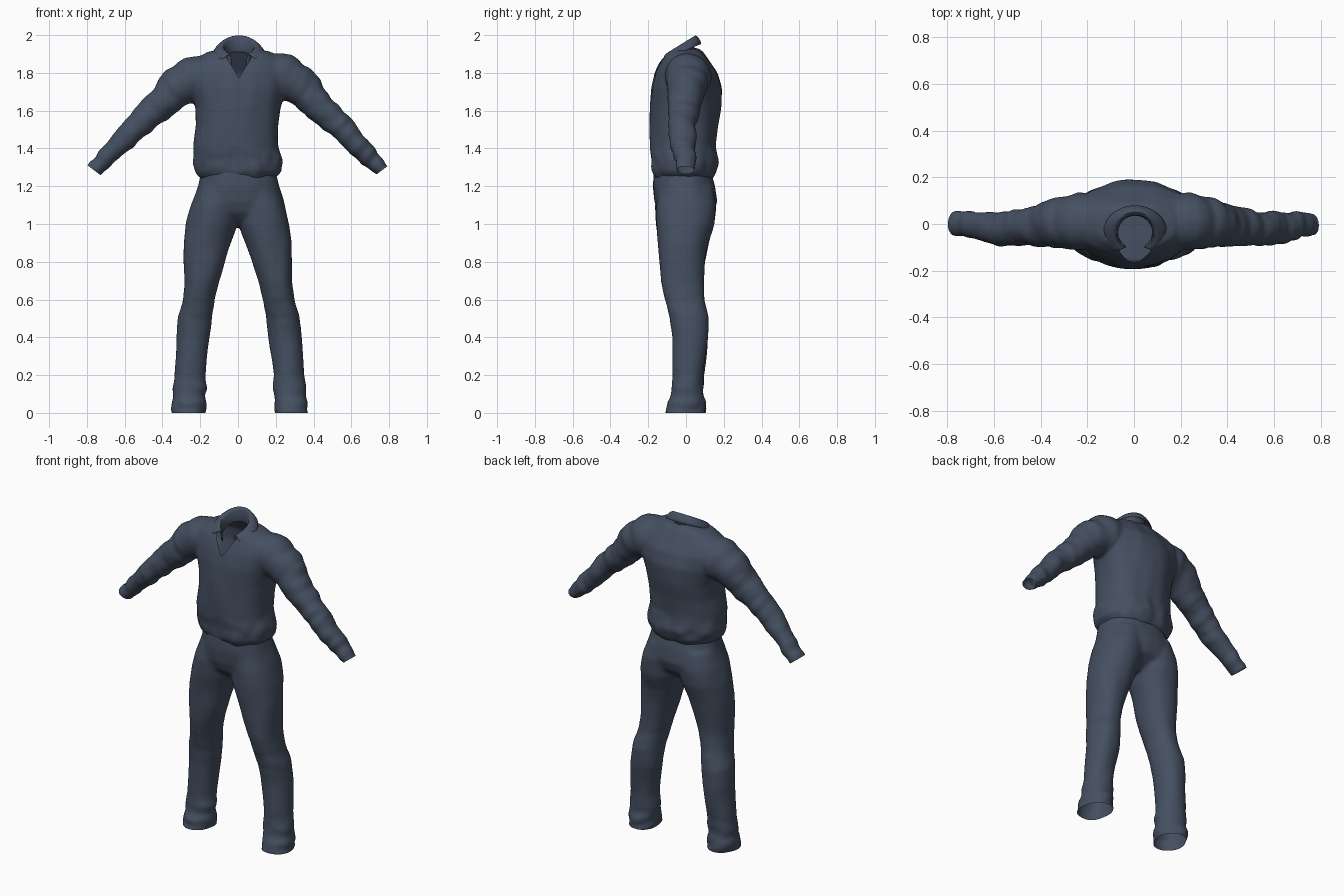
import bpy, bmesh, math
from mathutils import Vector, noise

cube = bpy.data.objects.get("Cube")
if cube:
    bpy.data.objects.remove(cube, do_unlink=True)

# One cloth colour
cloth = bpy.data.materials.new("slate blue cloth")
COLOR = (0.059, 0.079, 0.119, 1)
cloth.diffuse_color = COLOR
cloth.use_nodes = True
bsdf = cloth.node_tree.nodes["Principled BSDF"]
bsdf.inputs["Base Color"].default_value = COLOR
bsdf.inputs["Roughness"].default_value = 0.8


def loft(bm, rings, sides=40, power=0.88):
    """Closed tube through rings of (centre, half axis u, half axis v)."""
    def bend(value):
        return math.copysign(abs(value) ** power, value)
    loops = []
    for c, u, v in rings:
        angles = [math.tau * i / sides for i in range(sides)]
        loops.append([bm.verts.new(c + u * bend(math.cos(a)) + v * bend(math.sin(a)))
                      for a in angles])
    for lo, hi in zip(loops, loops[1:]):
        for i in range(sides):
            j = (i + 1) % sides
            bm.faces.new((lo[i], lo[j], hi[j], hi[i]))
    caps = [bm.faces.new(loops[0][::-1]), bm.faces.new(loops[-1])]
    bmesh.ops.triangulate(bm, faces=caps)


def level_ring(z, cx, rx, front, back):
    return (Vector((cx, (front + back) / 2, z)), Vector((rx, 0, 0)),
            Vector((0, (back - front) / 2, 0)))


def to_object(name, bm):
    bmesh.ops.recalc_face_normals(bm, faces=bm.faces)
    mesh = bpy.data.meshes.new(name)
    bm.to_mesh(mesh)
    bm.free()
    mesh.materials.append(cloth)
    obj = bpy.data.objects.new(name, mesh)
    bpy.context.collection.objects.link(obj)
    return obj


def bake(obj):
    """Apply the modifier stack."""
    graph = bpy.context.evaluated_depsgraph_get()
    mesh = bpy.data.meshes.new_from_object(obj.evaluated_get(graph))
    obj.modifiers.clear()
    obj.data = mesh


def fuse(obj, wrinkle):
    """Merge the overlapping tubes into one cloth skin and wrinkle it."""
    remesh = obj.modifiers.new("fuse", 'REMESH')
    remesh.mode = 'VOXEL'
    remesh.voxel_size = 0.01
    soften = obj.modifiers.new("soften", 'SMOOTH')
    soften.factor = 0.5
    soften.iterations = 12
    bake(obj)
    moves = [v.normal * wrinkle(v.co) for v in obj.data.vertices]
    for v, move in zip(obj.data.vertices, moves):
        v.co += move


def trim(bm, where, point, normal, clear=True):
    """Slice the faces chosen by a rule, dropping what lies past the plane."""
    faces = [f for f in bm.faces if where(f.calc_center_median())]
    parts = set(faces)
    for f in faces:
        parts.update(f.edges, f.verts)
    bmesh.ops.bisect_plane(bm, geom=list(parts), plane_co=point, plane_no=normal,
                           clear_outer=clear)


def drop_faces(bm, where):
    gone = [f for f in bm.faces if where(f.calc_center_median())]
    bmesh.ops.delete(bm, geom=gone, context='FACES')


def smooth(obj):
    bpy.ops.object.select_all(action='DESELECT')
    obj.select_set(True)
    bpy.context.view_layer.objects.active = obj
    bpy.ops.object.shade_smooth_by_angle(angle=math.radians(50))


# Shirt body: height, centre x, half width, front y, back y
TORSO = [(1.24, 0, .195, -.165, .14), (1.275, .005, .226, -.184, .162),
         (1.33, .003, .236, -.187, .168), (1.42, -.008, .224, -.191, .158),
         (1.52, -.002, .217, -.192, .167), (1.62, 0, .224, -.19, .184),
         (1.72, 0, .25, -.18, .189), (1.8, 0, .258, -.16, .168),
         (1.86, 0, .235, -.135, .128), (1.91, .005, .17, -.105, .092),
         (1.93, .005, .1, -.075, .068)]
# Sleeve: x, height, radius, centre y, half depth
SLEEVE = [(.14, 1.80, .10, 0, .11), (.24, 1.785, .122, .01, .122),
          (.33, 1.73, .104, .005, .108), (.435, 1.615, .08, -.012, .082),
          (.55, 1.51, .068, -.02, .074), (.635, 1.415, .058, -.015, .068),
          (.72, 1.33, .047, 0, .056), (.8, 1.25, .036, 0, .05)]


def sleeve_rings(side):
    drop = 0.015 if side < 0 else 0
    points = [Vector((side * x, y, z - drop * max(0, (z - 1.4) * 2.5)))
              for x, z, r, y, d in SLEEVE]
    rings = []
    for i, p in enumerate(points):
        run = points[min(i + 1, len(points) - 1)] - points[max(i - 1, 0)]
        run.y = 0
        across = Vector((0, 1, 0)).cross(run.normalized())
        rings.append((p, across * SLEEVE[i][2], Vector((0, SLEEVE[i][4], 0))))
    return rings


def shirt_wrinkle(co):
    x, y, z = abs(co.x), co.y, co.z
    along = x * .74 - z * .67
    folds = noise.noise(Vector((along * 19, y * 8, (x + z) * 6 + co.x)))
    drape = noise.noise(Vector((co.x * 11, y * 6, z * 3.5)))
    bunch = noise.noise(Vector((co.x * 16, y * 12, z * 14)))
    sleeve = min(max((x - .24) / .12, 0), 1)
    low = max(0, 1 - abs(z - 1.32) / .12) * (1 - sleeve)
    return .011 * folds * sleeve + .01 * drape * (1 - sleeve) + .012 * bunch * low


bm = bmesh.new()
loft(bm, [level_ring(*row) for row in TORSO])
for side in (1, -1):
    loft(bm, sleeve_rings(side), power=1)
shirt = to_object("shirt", bm)
fuse(shirt, shirt_wrinkle)

# Open the cuffs, the front slit and the neck
bm = bmesh.new()
bm.from_mesh(shirt.data)
SLIT = Vector((.005, 0, 1.775))
for side in (1, -1):
    trim(bm, lambda c: c.x * side > .68, (side * .766, 0, 1.287), (side * .6, 0, -.8))
    trim(bm, lambda c: c.y < -.05 and abs(c.x) < .12 and c.z > 1.72,
         SLIT, (side * .105, 0, -.065), clear=False)
drop_faces(bm, lambda c: c.y < -.05 and abs(c.x - SLIT.x) < min((c.z - SLIT.z) * .619, .075))
drop_faces(bm, lambda c: c.z > 1.8 and math.hypot(c.x - SLIT.x, c.y + .03) < .08)
bm.to_mesh(shirt.data)
bm.free()
smooth(shirt)

# Folded collar: inner stand, fold and outer fall, swept round the neck
bm = bmesh.new()
ROWS = [(.076, .074, 152, 1.885, .6), (.081, .078, 148, 1.96, .64),
        (.091, .085, 146, 1.966, .64), (.115, .1, 143, 1.947, .52),
        (.137, .114, 138, 1.918, .42)]
STEPS = 32
grid = []
for rx, ry, reach, height, slope in ROWS:
    row = []
    for i in range(STEPS + 1):
        a = math.radians(reach) * (2 * i / STEPS - 1)
        y = -.035 + ry * math.cos(a)
        row.append(bm.verts.new((.005 + rx * math.sin(a), y, height + slope * y)))
    grid.append(row)
for lo, hi in zip(grid, grid[1:]):
    for i in range(STEPS):
        bm.faces.new((lo[i], lo[i + 1], hi[i + 1], hi[i]))
collar = to_object("collar", bm)
thick = collar.modifiers.new("thickness", 'SOLIDIFY')
thick.thickness = 0.012
thick.offset = 0
collar.modifiers.new("round", 'SUBSURF').levels = 1
bake(collar)
smooth(collar)

# Trousers: hips and one leg profile used on both sides
HIPS = [(1.29, .003, .195, -.165, .13), (1.2, .004, .215, -.173, .152),
        (1.12, 0, .243, -.166, .162), (1.06, 0, .255, -.145, .142),
        (1.02, 0, .23, -.105, .1), (.99, 0, .19, -.06, .06)]
LEG = [(1.2, .11, .1, -.15, .14), (1.1, .123, .125, -.163, .16),
       (1.0, .138, .136, -.158, .15),
       (.9, .162, .123, -.15, .12), (.8, .178, .108, -.142, .102),
       (.7, .195, .093, -.132, .094), (.6, .212, .085, -.112, .096),
       (.5, .233, .087, -.085, .115), (.4, .244, .088, -.074, .117),
       (.2, .262, .081, -.072, .094), (.13, .264, .087, -.078, .09),
       (.09, .268, .084, -.082, .088), (.05, .27, .09, -.104, .102),
       (-.04, .272, .082, -.104, .102)]


def leg_ring(side, row):
    z, cx, rx, front, back = row
    return level_ring(z, side * cx + .009 * (1 - z), rx, front, back)


def trouser_wrinkle(co):
    x, y, z = co
    drape = noise.noise(Vector((x * 9, y * 8, z * 5)))
    folds = noise.noise(Vector((x * 11 + z * 9, y * 9, z * 18)))
    hem = max(0, 1 - z / .25)
    knee = max(0, 1 - abs(z - .55) / .2)
    return .008 * drape + folds * (.012 * hem + .003 * knee)


bm = bmesh.new()
loft(bm, [level_ring(*row) for row in HIPS])
for side in (1, -1):
    loft(bm, [leg_ring(side, row) for row in LEG], power=.95)
trousers = to_object("trousers", bm)
fuse(trousers, trouser_wrinkle)

# Open the leg hems at ground level
bm = bmesh.new()
bm.from_mesh(trousers.data)
trim(bm, lambda c: c.z < .1, (0, 0, 0), (0, 0, -1))
bm.to_mesh(trousers.data)
bm.free()
smooth(trousers)
